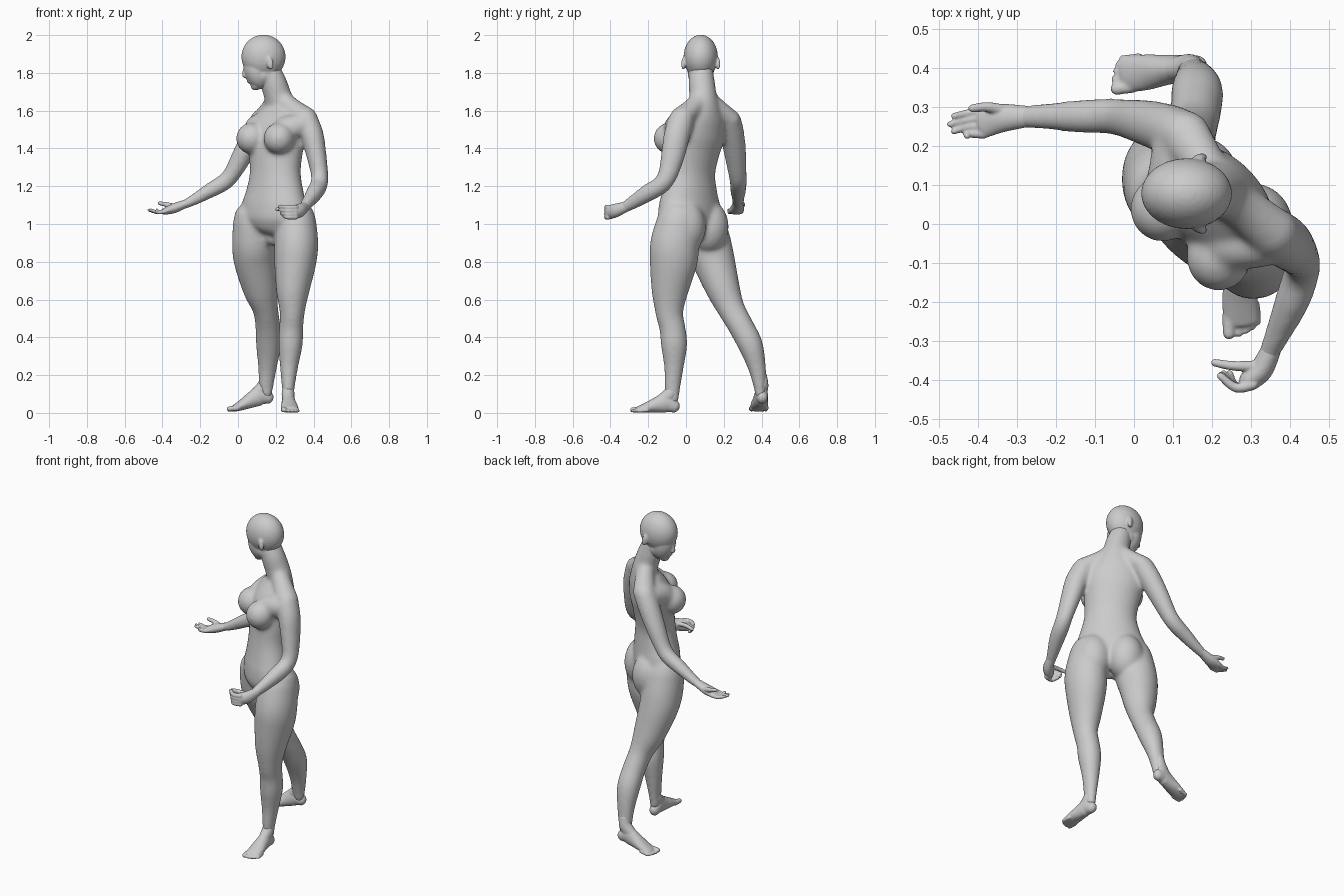
import bpy, bmesh, math
from mathutils import Vector, Matrix

X, Y, Z = Vector((1, 0, 0)), Vector((0, 1, 0)), Vector((0, 0, 1))
YAW = math.radians(41)
FWD = Vector((-math.sin(YAW), -math.cos(YAW), 0))    # where the chest faces
LEFT = Vector((math.cos(YAW), -math.sin(YAW), 0))    # the figure's left


def spline(st, sub):
    """Catmull-Rom through stations of (x, y, z, a, b)."""
    out = []
    for i in range(len(st) - 1):
        p = [st[max(i - 1, 0)], st[i], st[i + 1], st[min(i + 2, len(st) - 1)]]
        for k in range(sub):
            t = k / sub
            out.append([0.5 * (2 * q + (r - o) * t + (2 * o - 5 * q + 4 * r - s) * t * t
                               + (3 * q - o - 3 * r + s) * t ** 3) for o, q, r, s in zip(*p)])
    return out + [list(st[-1])]


def loft(bm, st, side=X, n=28, sub=6):
    """Tube of elliptical rings with domed ends; a runs along side, b across it."""
    pts = spline(st, sub)
    frames = []
    for i, p in enumerate(pts):
        t = (Vector(pts[min(i + 1, len(pts) - 1)][:3]) - Vector(pts[max(i - 1, 0)][:3])).normalized()
        s = (side - t * side.dot(t)).normalized()
        frames.append((Vector(p[:3]), t, s, t.cross(s), p[3], p[4]))

    def dome(f, sign):
        c, t, s, u, a, b = f
        return [(c + t * sign * min(a, b) * math.sin(q), t, s, u, a * math.cos(q), b * math.cos(q))
                for q in (0.5, 1.0, 1.4)]
    frames = dome(frames[0], -1)[::-1] + frames + dome(frames[-1], 1)
    rings = []
    for c, t, s, u, a, b in frames:
        rings.append([bm.verts.new(c + s * a * math.cos(2 * math.pi * k / n) + u * b * math.sin(2 * math.pi * k / n))
                      for k in range(n)])
    for r0, r1 in zip(rings, rings[1:]):
        for k in range(n):
            bm.faces.new((r0[k], r0[(k + 1) % n], r1[(k + 1) % n], r1[k]))
    bm.faces.new(rings[0][::-1])
    bm.faces.new(rings[-1])


def ball(bm, c, r, yaw=0.0, tilt=0.0):
    m = (Matrix.Translation(c) @ Matrix.Rotation(yaw, 4, 'Z') @ Matrix.Rotation(tilt, 4, 'Y')
         @ Matrix.Diagonal((*r, 1)))
    bmesh.ops.create_uvsphere(bm, u_segments=28, v_segments=18, radius=1, matrix=m)


def finish(name, bm, voxel, smooth):
    """Fuse the overlapping pieces into one smooth skin."""
    bmesh.ops.recalc_face_normals(bm, faces=bm.faces)
    me = bpy.data.meshes.new(name)
    bm.to_mesh(me)
    bm.free()
    ob = bpy.data.objects.new(name, me)
    bpy.context.collection.objects.link(ob)
    rm = ob.modifiers.new("fuse", 'REMESH')
    rm.mode, rm.voxel_size, rm.use_smooth_shade = 'VOXEL', voxel, True
    sm = ob.modifiers.new("soften", 'SMOOTH')
    sm.factor, sm.iterations = 0.5, smooth


# torso and neck
bm = bmesh.new()
loft(bm, [(.18, .015, .935, .055, .05), (.185, .015, .965, .14, .1), (.19, .018, 1.02, .2, .128),
          (.192, .018, 1.1, .198, .128), (.195, .02, 1.17, .174, .12), (.197, .025, 1.27, .15, .112),
          (.2, .04, 1.38, .16, .117), (.205, .063, 1.48, .175, .118), (.217, .087, 1.56, .155, .095),
          (.222, .096, 1.62, .098, .073), (.21, .09, 1.68, .075, .071), (.187, .083, 1.75, .071, .069),
          (.16, .08, 1.82, .06, .064)], LEFT, 40)
# shoulder slopes
loft(bm, [(.222, .08, 1.675, .05, .052), (.28, .04, 1.618, .056, .053), (.36, -.025, 1.56, .066, .06)], FWD)
loft(bm, [(.205, .105, 1.67, .05, .052), (.173, .165, 1.61, .056, .053), (.13, .23, 1.55, .066, .056)], FWD)
# chest muscles running to the shoulders
loft(bm, [(.215, -.045, 1.45, .07, .072), (.255, -.055, 1.5, .065, .07), (.335, -.055, 1.525, .055, .06)], FWD)
loft(bm, [(.09, .065, 1.45, .07, .072), (.095, .1, 1.5, .065, .07), (.1, .195, 1.525, .053, .058)], FWD)
# breasts and buttocks
for s in (-1, 1):
    ball(bm, Vector((.145, -.024, 1.453)) + LEFT * s * .096, (.083, .085, .084))
    ball(bm, Vector((.234, .06, .985)) + LEFT * s * .092, (.104, .106, .14))
# left leg
loft(bm, [(.305, -.03, 1.02, .108, .122), (.309, -.058, .9, .116, .13), (.303, -.066, .8, .112, .127),
          (.29, -.085, .65, .089, .099), (.287, -.088, .53, .066, .074), (.282, -.072, .45, .064, .069),
          (.278, -.063, .36, .064, .07), (.27, -.064, .24, .048, .052), (.266, -.072, .13, .034, .042),
          (.265, -.07, .07, .029, .033)])
# right leg
loft(bm, [(.083, .088, 1.02, .108, .115), (.084, .115, .9, .116, .124), (.091, .148, .8, .112, .113),
          (.12, .198, .65, .092, .09), (.145, .24, .55, .068, .073), (.158, .29, .46, .066, .068),
          (.162, .341, .36, .067, .066), (.156, .376, .24, .05, .048), (.15, .39, .15, .04, .036),
          (.152, .393, .1, .03, .028)])
# left arm
loft(bm, [(.362, -.025, 1.55, .062, .068), (.392, -.048, 1.47, .062, .07), (.414, -.068, 1.37, .054, .064),
          (.432, -.097, 1.26, .046, .052), (.427, -.135, 1.205, .047, .048), (.405, -.2, 1.165, .045, .047),
          (.37, -.28, 1.115, .034, .037), (.342, -.34, 1.08, .026, .029)])
# right arm
loft(bm, [(.125, .23, 1.545, .064, .063), (.085, .244, 1.475, .065, .062), (.03, .26, 1.375, .059, .056),
          (-.032, .273, 1.265, .049, .046), (-.075, .277, 1.22, .046, .045), (-.14, .276, 1.182, .043, .041),
          (-.23, .276, 1.13, .034, .031), (-.3, .275, 1.095, .028, .022)], Y)
finish("body", bm, .0085, 24)

# head, turned towards the right shoulder and bowed
bm = bmesh.new()
HY = .078
ball(bm, (.135, HY, 1.885), (.117, .091, .117))
ball(bm, (.102, HY, 1.815), (.07, .07, .103), tilt=math.radians(-14))
ball(bm, (.135, HY, 1.79), (.06, .068, .062))
ball(bm, (.094, HY, 1.734), (.028, .032, .027))
# nose and lips
loft(bm, [(.04, HY, 1.84, .008, .008), (.036, HY, 1.81, .011, .012), (.037, HY, 1.785, .017, .014)], Y)
ball(bm, (.062, HY, 1.757), (.016, .025, .014))
# ears
for s in (-1, 1):
    ball(bm, (.168, HY + s * .09, 1.852), (.02, .012, .036), yaw=s * .35, tilt=-.25)
# throat
loft(bm, [(.15, HY, 1.81, .064, .06), (.178, .081, 1.76, .065, .062)], Y)
finish("head", bm, .005, 9)


def hand(name, palm, side, fingers):
    bm = bmesh.new()
    loft(bm, palm, side)
    for path, r in fingers:
        loft(bm, [(*p, r * k, r * k) for p, k in zip(path, (1.15, 1, .8))], Z, 14)
    finish(name, bm, .004, 3)


# right hand, open with the palm up
open_fingers = [([(-.385, .262 + .026 * o, 1.067), (-.425, .258 + .022 * o, 1.062), (tx, ty, 1.074)], .0105)
                for o, tx, ty in ((1.2, -.462, .277), (.4, -.472, .256), (-.4, -.462, .238), (-1.2, -.428, .226))]
open_fingers.append(([(-.325, .29, 1.09), (-.375, .3, 1.102), (-.415, .297, 1.11)], .013))
hand("right_hand", [(-.27, .276, 1.11, .027, .021), (-.34, .272, 1.083, .037, .026),
                    (-.388, .262, 1.067, .042, .018)], Y, open_fingers)

# left hand, loosely curled
curled = [([(.305, -.412, z), (.262, -.42, z), (tx, ty, z + .005)], .0125)
          for z, tx, ty in ((1.088, .222, -.39), (1.07, .224, -.388), (1.052, .23, -.385), (1.037, .245, -.385))]
curled.append(([(.315, -.365, 1.083), (.255, -.364, 1.085), (.207, -.356, 1.078)], .0125))
hand("left_hand", [(.355, -.315, 1.092, .027, .025), (.328, -.372, 1.072, .036, .03),
                   (.298, -.4, 1.063, .037, .028)], Z, curled)


def foot(name, heel, toe, inner, lift):
    """inner is +1 or -1: which way the big toe lies across the foot."""
    bm = bmesh.new()
    heel, toe = Vector(heel), Vector(toe)
    side = (toe - heel).cross(Z).normalized() * inner

    def at(t, off, h):
        return heel.lerp(toe, t) + side * off + Z * (h + lift * max(0, 1 - 1.25 * t))
    loft(bm, [(*at(t, 0, h), w, h) for t, w, h in
              ((.12, .029, .034), (.28, .035, .052), (.45, .04, .043), (.62, .046, .031), (.82, .046, .018))], side)
    # instep up to the ankle
    loft(bm, [(*at(.52, 0, .048), .028, .026), (*at(.31, 0, .075), .032, .036), (*at(.19, 0, .105), .034, .037),
              (*at(.16, 0, .15), .026, .028)], side)
    # toes
    for off, t, r in ((.033, .94, .016), (.009, .94, .011), (-.01, .915, .011), (-.026, .885, .011), (-.04, .84, .011)):
        loft(bm, [(*at(t - .17, off, r + .003), r, r), (*at(t, off, r), r, r * .85)], side, 14)
    finish(name, bm, .0045, 6)


foot("left_foot", (.262, -.03, 0), (.278, -.297, 0), 1, 0)
foot("right_foot", (.19, .408, .005), (-.066, .378, .005), -1, .05)
